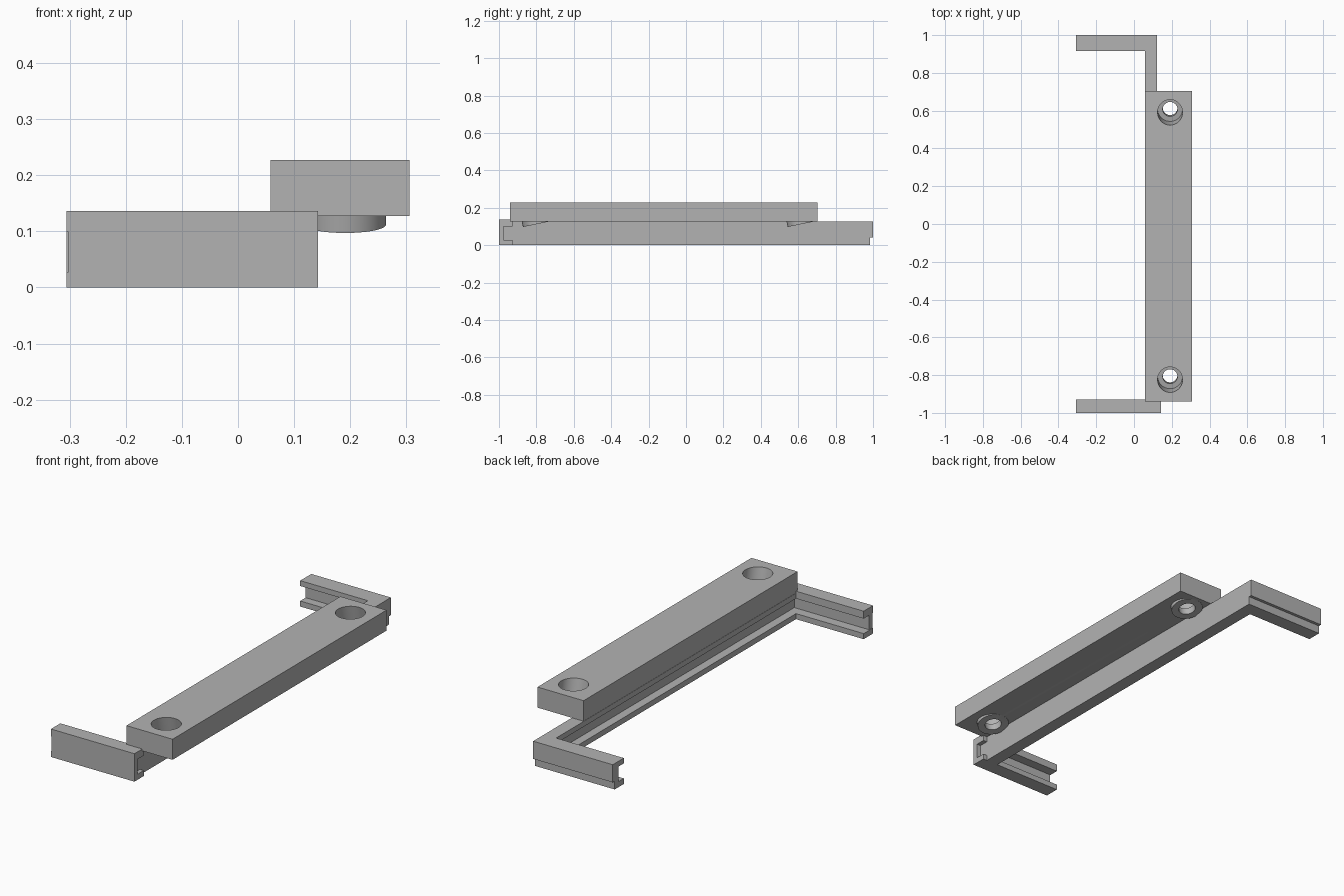
import bpy, bmesh, math
from mathutils import Vector

cube = bpy.data.objects.get("Cube")
if cube:
    bpy.data.objects.remove(cube, do_unlink=True)

grey = bpy.data.materials.new("plain grey")
grey.use_nodes = True
colour = (0.45, 0.45, 0.45, 1)
grey.diffuse_color = colour
grey.node_tree.nodes["Principled BSDF"].inputs["Base Color"].default_value = colour


def finish(name, bm):
    bmesh.ops.recalc_face_normals(bm, faces=bm.faces)
    mesh = bpy.data.meshes.new(name)
    bm.to_mesh(mesh)
    bm.free()
    mesh.materials.append(grey)
    ob = bpy.data.objects.new(name, mesh)
    bpy.context.collection.objects.link(ob)
    return ob


def extrude(name, outline, offset):
    """Prism from a flat outline pushed along an offset."""
    bm = bmesh.new()
    face = bm.faces.new([bm.verts.new(p) for p in outline])
    grown = bmesh.ops.extrude_face_region(bm, geom=[face])["geom"]
    bmesh.ops.translate(bm, vec=offset,
                        verts=[v for v in grown if isinstance(v, bmesh.types.BMVert)])
    return finish(name, bm)


def flat(name, points, z0, z1):
    return extrude(name, [(x, y, z0) for x, y in points], (0, 0, z1 - z0))


def box(name, x0, x1, y0, y1, z0, z1):
    return flat(name, [(x0, y0), (x1, y0), (x1, y1), (x0, y1)], z0, z1)


def cylinder(name, radius, low, high, segments=48):
    """Cylinder between two points."""
    low, high = Vector(low), Vector(high)
    axis = high - low
    bm = bmesh.new()
    bmesh.ops.create_cone(bm, cap_ends=True, segments=segments, radius1=radius,
                          radius2=radius, depth=axis.length)
    bm.transform(axis.to_track_quat("Z", "Y").to_matrix().to_4x4())
    bmesh.ops.translate(bm, verts=bm.verts, vec=(low + high) / 2)
    return finish(name, bm)


def combine(target, tool, operation="DIFFERENCE"):
    mod = target.modifiers.new(operation.lower(), "BOOLEAN")
    mod.object, mod.operation, mod.solver = tool, operation, "EXACT"
    bpy.context.view_layer.objects.active = target
    bpy.ops.object.modifier_apply(modifier=mod.name)
    bpy.data.objects.remove(tool, do_unlink=True)


LEFT, INNER, OUTER = -0.306, 0.058, 0.122
LIP_LOW, LIP_HIGH = 0.027, 0.10

# Long rail and rear arm in one L, with a groove along the inside
rail = flat("long_rail_and_rear_arm",
            [(INNER, -0.93), (OUTER, -0.93), (OUTER, 1), (LEFT, 1),
             (LEFT, 0.915), (INNER, 0.915)], 0, 0.126)
combine(rail, flat("groove_cutter",
                   [(INNER - 0.1, -1), (0.1, -1), (0.1, 0.957), (-0.4, 0.957),
                    (-0.4, 0.8), (INNER - 0.1, 0.8)], LIP_LOW, LIP_HIGH))
combine(rail, box("rabbet_cutter", -0.4, 0.2, 0.985, 1.1, -0.1, 0.04))

# Tongue joining the rail to the front arm
box("rail_tongue", 0.1, OUTER, -0.975, -0.925, LIP_LOW, LIP_HIGH)

# Front arm with a C section open to the rear
section = [(-1, 0), (-0.928, 0), (-0.928, LIP_LOW), (-0.975, LIP_LOW),
           (-0.975, LIP_HIGH), (-0.928, LIP_HIGH), (-0.928, 0.136), (-1, 0.136)]
arm = extrude("front_arm", [(LEFT, y, z) for y, z in section], (0.143 - LEFT, 0, 0))
combine(arm, box("end_cutter", -0.4, -0.303, -1.1, -0.9, LIP_LOW, LIP_HIGH))

# Top plate with two tilted, counterbored bosses
plate = box("top_plate", INNER, 0.306, -0.94, 0.704, 0.127, 0.227)
tilt = math.atan(0.21)
axis = Vector((0, -math.sin(tilt), math.cos(tilt)))
for y in (-0.80, 0.615):
    base = Vector((0.191, y, 0.112))
    combine(plate, cylinder("boss", 0.073, base, base + axis * 0.06), "UNION")
    combine(plate, cylinder("recess_cutter", 0.066, base + axis * 0.035, base + axis * 0.3))
    combine(plate, cylinder("hole_cutter", 0.039, base - axis * 0.1, base + axis * 0.2))

# Smooth round walls, sharp edges elsewhere
bpy.ops.object.select_all(action="DESELECT")
plate.select_set(True)
bpy.context.view_layer.objects.active = plate
bpy.ops.object.shade_smooth_by_angle(angle=math.radians(25))
